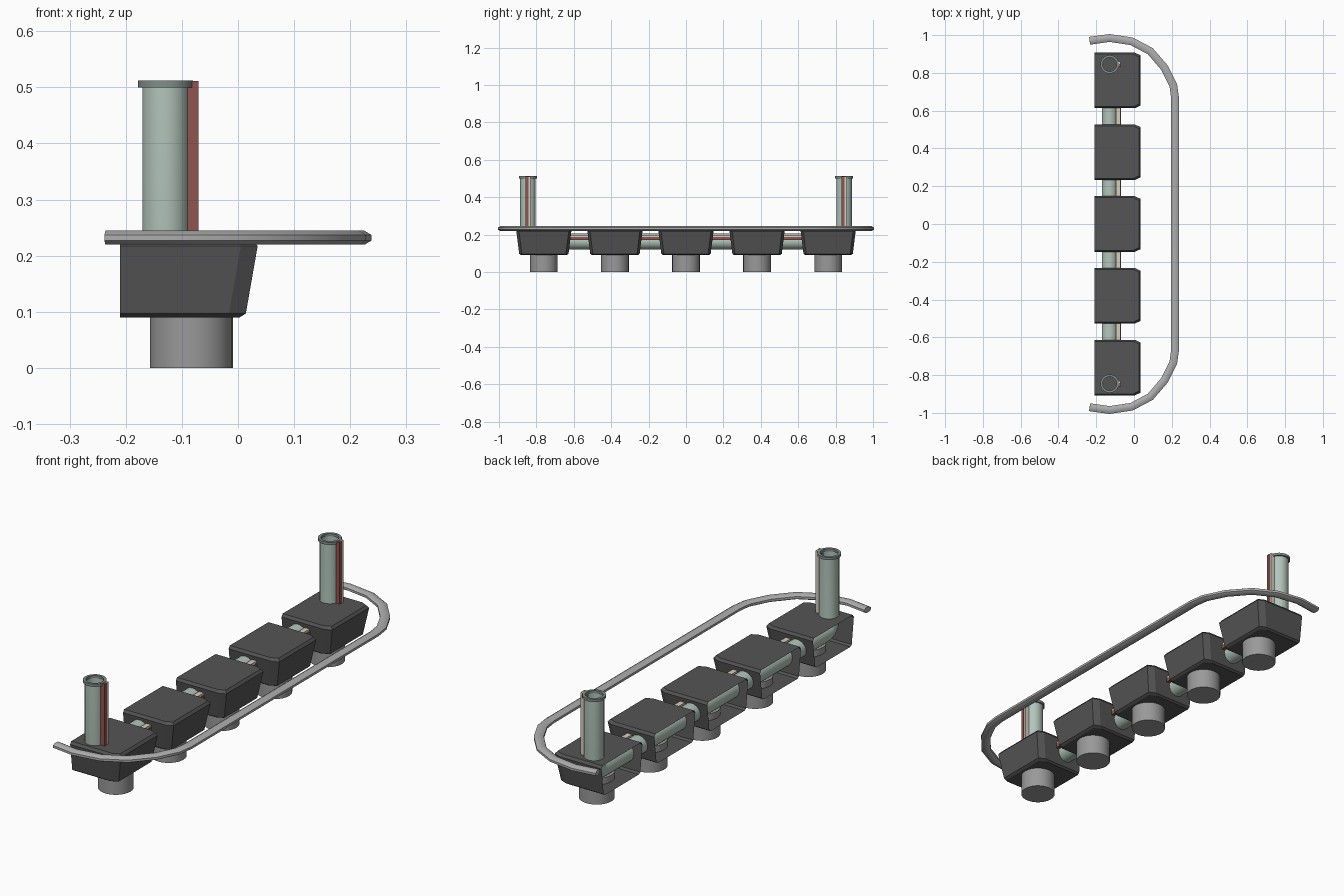
import bpy, bmesh, math
from mathutils import Vector

if "Cube" in bpy.data.objects:
    bpy.data.objects.remove(bpy.data.objects["Cube"])


def material(name, rgb):
    m = bpy.data.materials.new(name)
    m.diffuse_color = (*rgb, 1)
    m.use_nodes = True
    m.node_tree.nodes["Principled BSDF"].inputs["Base Color"].default_value = m.diffuse_color
    return m


DARK = material("dark_grey", (0.09, 0.09, 0.09))
GREEN = material("pale_green", (0.45, 0.56, 0.50))
LIP = material("lip_grey_green", (0.22, 0.27, 0.25))
RED = material("dull_red", (0.28, 0.09, 0.08))
CREAM = material("cream", (0.70, 0.62, 0.52))
GREY = material("mid_grey", (0.32, 0.32, 0.32))
LIGHT = material("light_grey", (0.42, 0.42, 0.42))


def finish(name, bm, mat, smooth=True):
    bmesh.ops.recalc_face_normals(bm, faces=bm.faces)
    me = bpy.data.meshes.new(name)
    bm.to_mesh(me)
    bm.free()
    me.materials.append(mat)
    ob = bpy.data.objects.new(name, me)
    bpy.context.collection.objects.link(ob)
    if smooth:
        bpy.context.view_layer.objects.active = ob
        ob.select_set(True)
        bpy.ops.object.shade_smooth_by_angle(angle=math.radians(35))
        ob.select_set(False)
    return ob


def sweep(name, path, normal, ra, rb, sides, mat, caps):
    """Elliptical tube along a planar path; ra lies in the plane, rb along the normal."""
    bm = bmesh.new()
    path = [Vector(p) for p in path]
    n = Vector(normal)
    rings = []
    for i, p in enumerate(path):
        t0 = (p - path[max(i - 1, 0)]).normalized()
        t1 = (path[min(i + 1, len(path) - 1)] - p).normalized()
        side = (t0 + t1).normalized().cross(n)
        rings.append([bm.verts.new(p + side * ra * math.cos(a) + n * rb * math.sin(a))
                      for a in (math.tau * (k + 0.5) / sides for k in range(sides))])
    for r, s in zip(rings, rings[1:]):
        for k in range(sides):
            j = (k + 1) % sides
            bm.faces.new((r[k], r[j], s[j], s[k]))
    if caps:
        bm.faces.new(rings[0])
        bm.faces.new(rings[-1])
    return finish(name, bm, mat)


def lathe(name, x, y, profile, mat, sides=28):
    """Closed or open (r, z) profile turned around a vertical axis."""
    bm = bmesh.new()
    rings = [[bm.verts.new((x + r * math.cos(math.tau * k / sides),
                            y + r * math.sin(math.tau * k / sides), z))
              for k in range(sides)] for r, z in profile]
    for r, s in zip(rings, rings[1:]):
        for k in range(sides):
            j = (k + 1) % sides
            bm.faces.new((r[k], r[j], s[j], s[k]))
    return bm, rings


def box(name, lo, hi, mat):
    bm = bmesh.new()
    bmesh.ops.create_cube(bm, size=1)
    for v in bm.verts:
        v.co = [(a + b) / 2 + c * (b - a) for a, b, c in zip(lo, hi, v.co)]
    return finish(name, bm, mat, False)


# tapered housings, open at the back, each on a round foot
for i in range(5):
    cy = (i - 2) * 0.38
    bm = bmesh.new()
    rings = []
    for z, xf, h in ((0.09, 0.003, 0.122), (0.097, 0.014, 0.132),
                     (0.217, 0.035, 0.147), (0.229, 0.026, 0.139)):
        pts = ((-0.21, -h), (xf - 0.03, -h), (xf, -h + 0.014),
               (xf, h - 0.014), (xf - 0.03, h), (-0.21, h))
        rings.append([bm.verts.new((x, cy + y, z)) for x, y in pts])
    for r, s in zip(rings, rings[1:]):
        for k in range(5):
            bm.faces.new((r[k], r[k + 1], s[k + 1], s[k]))
    bm.faces.new(rings[0])
    bm.faces.new(rings[-1])
    finish(f"housing_{i + 1}", bm, DARK, False)

    bm, rings = lathe("foot", -0.083, cy, ((0.074, 0), (0.074, 0.12)), GREY)
    bm.faces.new(rings[0])
    bm.faces.new(rings[-1])
    finish(f"foot_{i + 1}", bm, GREY)

# main pipe: runs through all housings and turns up at both ends
PX, PY, PZ, R = -0.129, 0.845, 0.163, 0.042
bend = 0.045
half = [(PX, PY, 0.505)]
for k in range(7):
    a = math.pi / 2 * k / 6
    half.append((PX, PY - bend + bend * math.cos(a), PZ + bend - bend * math.sin(a)))
path = half + [(x, -y, z) for x, y, z in reversed(half)]
sweep("main_pipe", path, (1, 0, 0), R, R, 24, GREEN, False)

# lips and twin strips on the upright ends
for s, tag in ((-1, "front"), (1, "rear")):
    y = s * PY
    bm, _ = lathe("lip", PX, y, ((0.037, 0.50), (0.049, 0.50), (0.049, 0.512),
                                 (0.037, 0.512), (0.037, 0.50)), LIP)
    bmesh.ops.remove_doubles(bm, verts=bm.verts, dist=1e-5)
    finish(f"{tag}_pipe_lip", bm, LIP)
    box(f"{tag}_red_strip", (-0.09, y - 0.014, 0.17), (-0.07, y + 0.002, 0.511), RED)
    box(f"{tag}_cream_strip", (-0.09, y + 0.002, 0.17), (-0.071, y + 0.014, 0.511), CREAM)

# strips along the horizontal run
box("long_red_strip", (-0.09, -PY, 0.17), (-0.07, PY, 0.188), RED)
box("long_cream_strip", (-0.095, -PY, 0.188), (-0.071, PY, 0.198), CREAM)

# curved guard rail, flattened section
half = [(-0.235, 0.97), (-0.13, 0.985), (-0.012, 0.967), (0.086, 0.915),
        (0.162, 0.827), (0.208, 0.735), (0.217, 0.67)]
path = [(x, y, 0.232) for x, y in half + [(x, -y) for x, y in reversed(half)]]
sweep("guard_rail", path, (0, 0, 1), 0.0225, 0.0135, 8, LIGHT, True)
